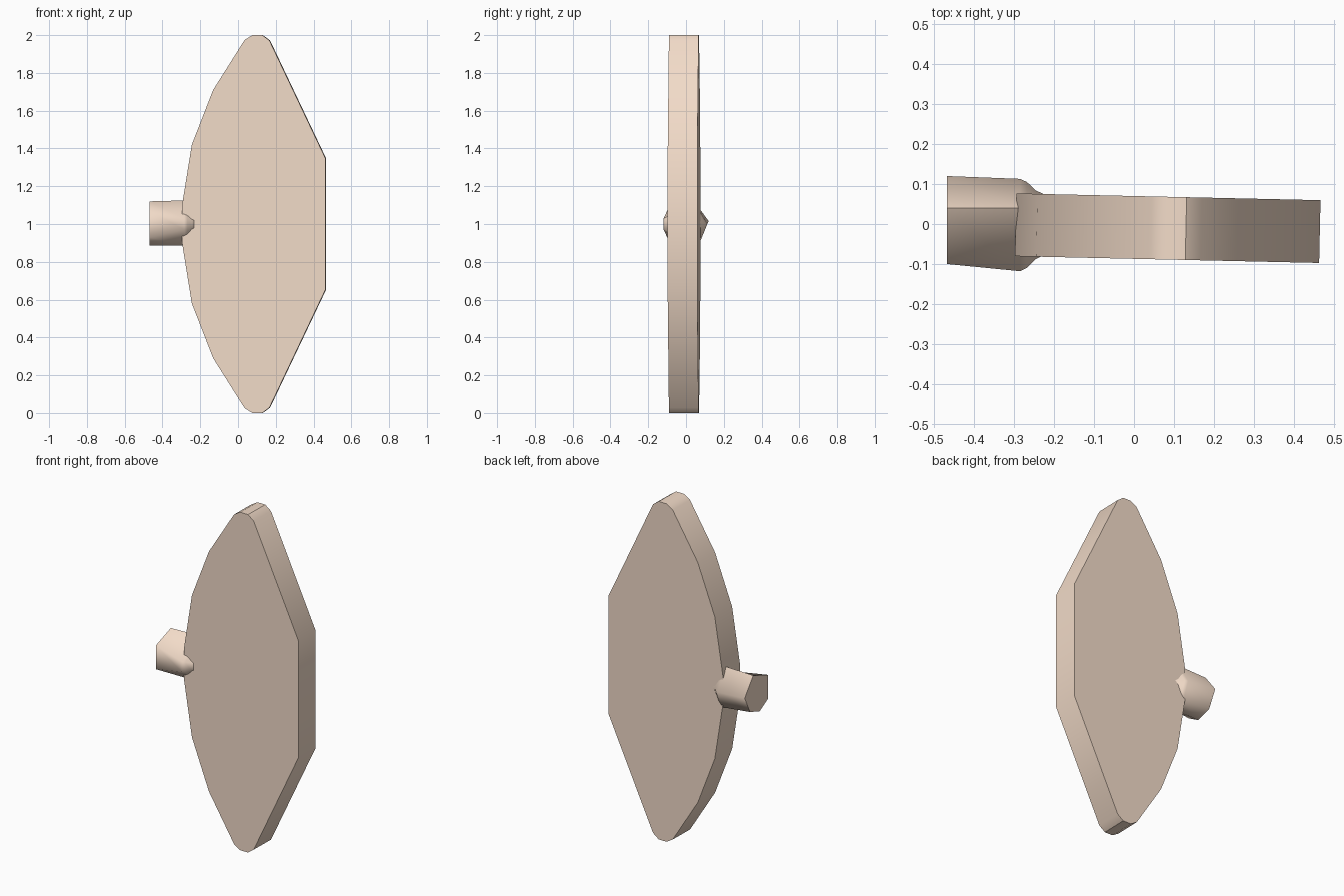
import bpy, bmesh, math

if "Cube" in bpy.data.objects:
    bpy.data.objects.remove(bpy.data.objects["Cube"])

mat = bpy.data.materials.new("warm_beige")
mat.diffuse_color = (0.89, 0.71, 0.58, 1)
mat.use_nodes = True
mat.node_tree.nodes["Principled BSDF"].inputs["Base Color"].default_value = mat.diffuse_color


def loft(name, rings, angle):
    """Skin a list of equal-length vertex rings and cap both ends."""
    bm = bmesh.new()
    loops = [[bm.verts.new(p) for p in ring] for ring in rings]
    for a, b in zip(loops, loops[1:]):
        for i in range(len(a)):
            j = (i + 1) % len(a)
            bm.faces.new((a[i], a[j], b[j], b[i]))
    bm.faces.new(loops[0][::-1])
    bm.faces.new(loops[-1])
    bmesh.ops.recalc_face_normals(bm, faces=bm.faces)
    mesh = bpy.data.meshes.new(name)
    bm.to_mesh(mesh)
    bm.free()
    mesh.materials.append(mat)
    obj = bpy.data.objects.new(name, mesh)
    bpy.context.collection.objects.link(obj)
    bpy.ops.object.select_all(action='DESELECT')
    obj.select_set(True)
    bpy.context.view_layer.objects.active = obj
    bpy.ops.object.shade_smooth_by_angle(angle=math.radians(angle))
    return obj


# Flat plate: upper half outline mirrored about z = 1, turned slightly about z
upper = [(0.465, 1.347), (0.168, 1.972), (0.13, 2.0), (0.078, 2.0), (0.037, 1.975),
         (-0.13, 1.71), (-0.243, 1.42), (-0.296, 1.09)]
outline = upper + [(x, 2 - z) for x, z in reversed(upper)]
slope = -0.0222


def plate_ring(off):
    return [(x + off * 0.022, slope * x - 0.0085 + off, z) for x, z in outline]


loft("plate", [plate_ring(-0.0785), plate_ring(0.0785)], 32)

# Six-sided stub that flares out, then blends into the plate
end = [(0.12, 1.015), (0.04, 1.12), (-0.10, 1.07), (-0.10, 0.93), (-0.02, 0.885), (0.07, 0.915)]
root = [(0.113, 1.0), (0.04, 1.125), (-0.118, 1.03), (-0.118, 0.97), (-0.02, 0.885), (0.07, 0.895)]


def stub_ring(x, section, s=1.0):
    return [(x, y * s, 1 + (z - 1) * s) for y, z in section]


loft("side_stub", [stub_ring(-0.468, end), stub_ring(-0.285, root), stub_ring(-0.268, root, 0.93),
                   stub_ring(-0.245, root, 0.74), stub_ring(-0.215, root, 0.62)], 65)
